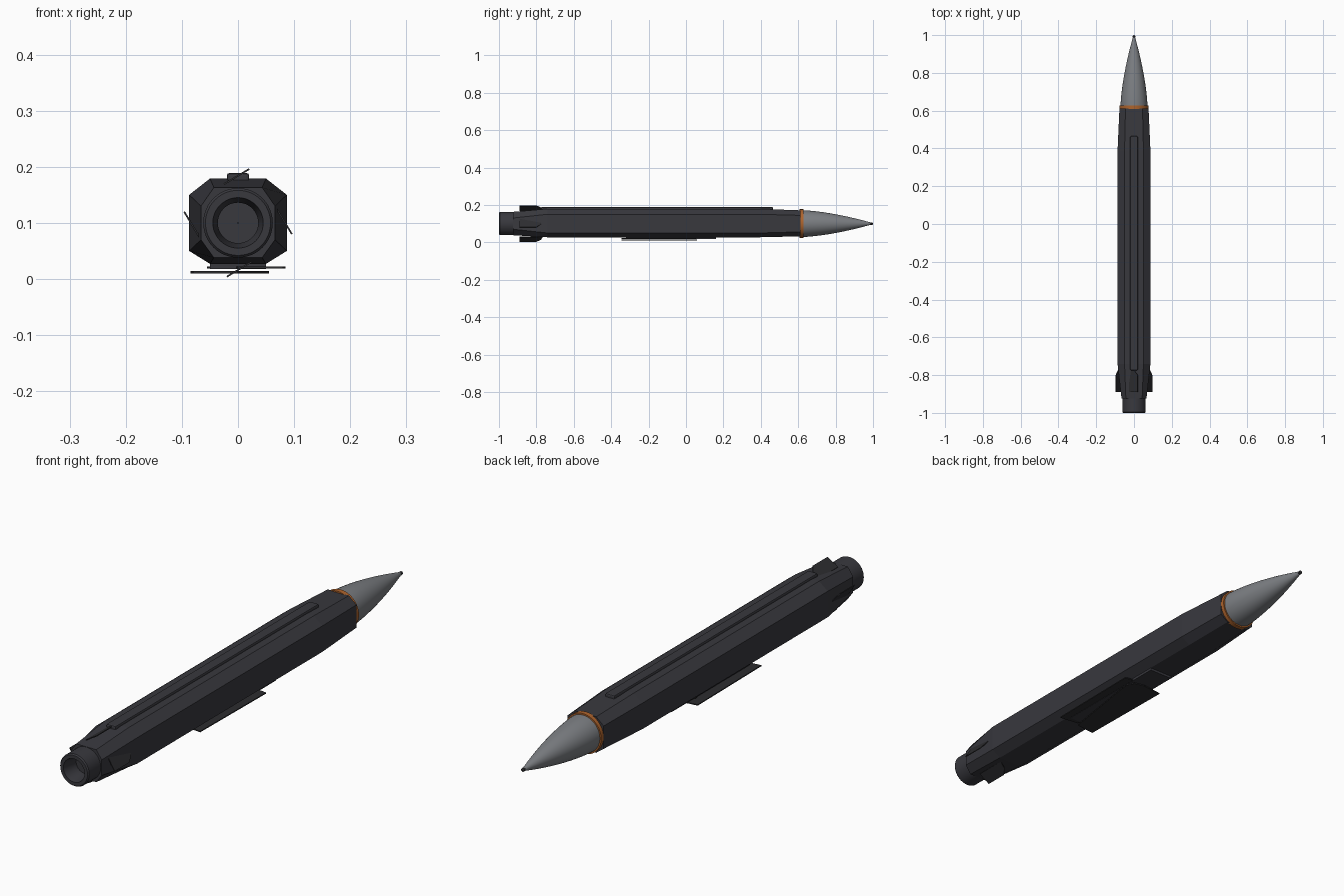
import bpy, bmesh, math
from mathutils import Matrix, Vector

default = bpy.data.objects.get("Cube")
if default:
    bpy.data.objects.remove(default, do_unlink=True)

AXIS_Z = 0.1


def material(name, rgb):
    m = bpy.data.materials.new(name)
    m.use_nodes = True
    m.diffuse_color = (*rgb, 1)
    m.node_tree.nodes["Principled BSDF"].inputs["Base Color"].default_value = (*rgb, 1)
    return m


charcoal = material("charcoal", (0.04, 0.04, 0.048))
dark = material("dark fin grey", (0.026, 0.026, 0.029))
grey = material("nose grey", (0.2, 0.21, 0.225))
orange = material("orange band", (0.42, 0.125, 0.025))


def finish(name, bm, mat, smooth=False):
    bmesh.ops.recalc_face_normals(bm, faces=bm.faces)
    mesh = bpy.data.meshes.new(name)
    bm.to_mesh(mesh)
    bm.free()
    mesh.materials.append(mat)
    ob = bpy.data.objects.new(name, mesh)
    bpy.context.collection.objects.link(ob)
    if smooth:
        bpy.ops.object.select_all(action="DESELECT")
        ob.select_set(True)
        bpy.context.view_layer.objects.active = ob
        bpy.ops.object.shade_smooth_by_angle(angle=math.radians(35))
    return ob


def loft(bm, rings, closed=False):
    """Skin a list of equal point rings, capped unless the list closes on itself."""
    loops = [[bm.verts.new(p) for p in ring] for ring in rings]
    pairs = list(zip(loops, loops[1:]))
    if closed:
        pairs.append((loops[-1], loops[0]))
    for a, b in pairs:
        for i in range(len(a)):
            j = (i + 1) % len(a)
            bm.faces.new((a[i], a[j], b[j], b[i]))
    if not closed:
        bm.faces.new(loops[0])
        bm.faces.new(loops[-1])


def lathe(name, profile, mat, sides=48, closed=False):
    """Turn (radius, y) points around the long axis."""
    angles = [2 * math.pi * i / sides for i in range(sides)]
    rings = [[(r * math.cos(a), y, AXIS_Z + r * math.sin(a)) for a in angles]
             for r, y in profile]
    bm = bmesh.new()
    loft(bm, rings, closed)
    return finish(name, bm, mat, True)


def plate(name, outline, low, high, mat, matrix=Matrix()):
    """Flat plate from an xy outline, between two heights."""
    bm = bmesh.new()
    loft(bm, [[(x, y, z) for x, y in outline] for z in (low, high)])
    bm.transform(matrix)
    return finish(name, bm, mat)


def rectangle(half, back, front):
    return [(-half, back), (half, back), (half, front), (-half, front)]


def octagon(y, half, flat, top, bottom, shoulder):
    """Chamfered box section: flat is the half width of the top face."""
    lo = 2 * AXIS_Z - shoulder
    return [(flat, y, top), (half, y, shoulder), (half, y, lo), (flat, y, bottom),
            (-flat, y, bottom), (-half, y, lo), (-half, y, shoulder), (-flat, y, top)]


# Chamfered fuselage, tapered at both ends
bm = bmesh.new()
loft(bm, [octagon(-0.925, 0.066, 0.043, 0.163, 0.038, 0.13),
          octagon(-0.74, 0.087, 0.05, 0.179, 0.027, 0.15),
          octagon(0.39, 0.087, 0.05, 0.179, 0.027, 0.15),
          octagon(0.612, 0.077, 0.045, 0.171, 0.032, 0.144)])
finish("fuselage", bm, charcoal)

# Nose cone, band and tip
steps = 14
ogive = []
for i in range(steps + 1):
    t = i / steps
    ogive.append((0.004 + 0.068 * (1 - t ** 1.6), 0.61 + 0.385 * t))
lathe("nose_cone", ogive, grey)
lathe("nose_band", [(0.066, 0.608), (0.077, 0.608), (0.077, 0.627), (0.066, 0.627)],
      orange, closed=True)
lathe("nose_tip", [(0.002, 0.982), (0.007, 0.988), (0.007, 0.995), (0.003, 1.0)], dark, 16)

# Hollow exhaust nozzle
lathe("exhaust_nozzle", [(0.062, -0.9), (0.062, -0.995), (0.058, -1.0), (0.045, -1.0),
                         (0.036, -0.95), (0.036, -0.935), (0.001, -0.935), (0.001, -0.9)],
      charcoal, closed=True)

# Raised spine duct on top
spine = plate("spine_duct", rectangle(0.02, -0.775, 0.465), 0.17, 0.189, charcoal)
bevel = spine.modifiers.new("rounded edges", "BEVEL")
bevel.width = 0.005
bevel.segments = 2

# Wing mount under the belly, and two folded wings stacked crosswise
plate("wing_mount", rectangle(0.05, -0.32, 0.16), 0.0175, 0.03, charcoal)
wing = [(0.055, 0.02), (0.04, 0.05), (0.0, 0.06), (-0.085, 0.05),
        (-0.08, -0.345), (0.0, -0.335)]
for name, side, z in (("left_wing", 1, 0.0205), ("right_wing", -1, 0.012)):
    plate(name, [(-side * x, y) for x, y in wing], z - 0.002, z + 0.002, dark)

# Four folded tail fins, each hinged at a slant and repeated around the axis
root, tip = Vector((-0.025, 0.069)), Vector((0.02, 0.096))
span = (tip - root).length
slant = math.atan2(tip.y - root.y, tip.x - root.x)
fin = [(0, -0.89), (span, -0.89), (span, -0.8), (span * 0.6, -0.775), (0, -0.765)]
hinge = Matrix.Translation((root.x, 0, root.y)) @ Matrix.Rotation(-slant, 4, "Y")
for i, name in enumerate(("top_fin", "left_fin", "bottom_fin", "right_fin")):
    turn = Matrix.Rotation(i * math.pi / 2, 4, "Y")
    place = Matrix.Translation((0, 0, AXIS_Z)) @ turn @ hinge
    plate(name, fin, -0.0015, 0.0015, dark, place)
